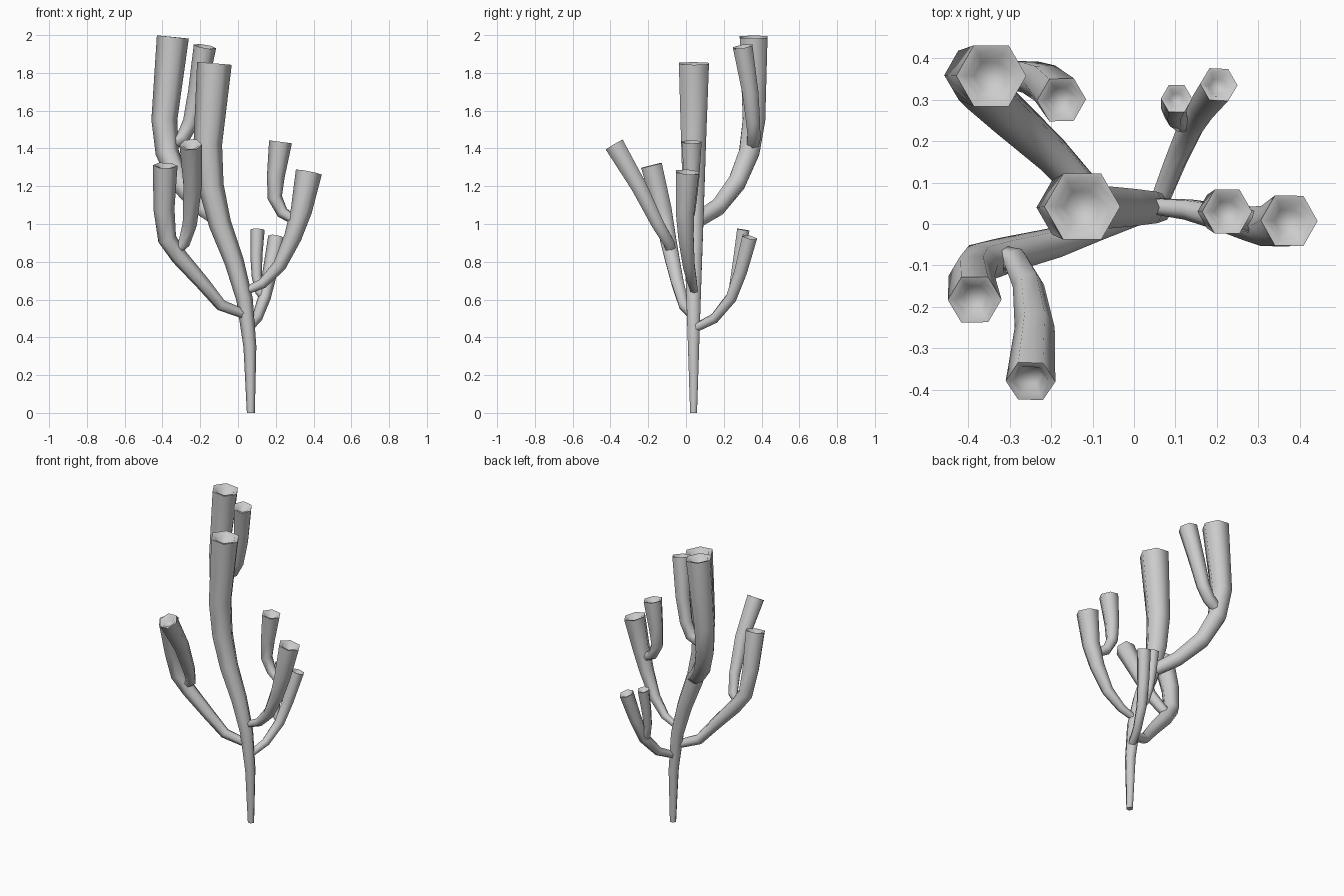
import bpy
import bmesh
from math import cos, sin, pi, radians
from mathutils import Vector

SIDES = 6

default_cube = bpy.data.objects.get("Cube")
if default_cube:
    bpy.data.objects.remove(default_cube, do_unlink=True)

# Single plain grey surface
grey = bpy.data.materials.new("plain_grey")
grey.use_nodes = True
grey_colour = (0.6, 0.6, 0.6, 1.0)
grey.diffuse_color = grey_colour
grey.node_tree.nodes["Principled BSDF"].inputs["Base Color"].default_value = grey_colour


def path_tangents(points):
    """Direction of travel at every point, averaged at the bends."""
    steps = [(b - a).normalized() for a, b in zip(points, points[1:])]
    middle = [(a + b).normalized() for a, b in zip(steps, steps[1:])]
    return [steps[0]] + middle + [steps[-1]]


def path_radii(points, start_radius, tip_radius):
    """Radius growing evenly along the length of the path."""
    travelled = [0.0]
    for a, b in zip(points, points[1:]):
        travelled.append(travelled[-1] + (b - a).length)
    growth = tip_radius - start_radius
    return [start_radius + growth * d / travelled[-1] for d in travelled]


def add_ring(bm, centre, across, tangent, radius):
    side = tangent.cross(across)
    ring = []
    for i in range(SIDES):
        angle = i * 2 * pi / SIDES
        offset = across * cos(angle) + side * sin(angle)
        ring.append(bm.verts.new(centre + offset * radius))
    return ring


def bridge(bm, lower, upper):
    for i in range(SIDES):
        j = (i + 1) % SIDES
        bm.faces.new((lower[i], lower[j], upper[j], upper[i]))


def stem(name, start_radius, tip_radius, *coordinates):
    """Six-sided flaring tube with a hollowed tip."""
    points = [Vector(c) for c in coordinates]
    tangents = path_tangents(points)
    radii = path_radii(points, start_radius, tip_radius)

    # Carry the cross-section down from the tip so it never twists
    across = Vector((1, 0, 0))
    frames = []
    for tangent in reversed(tangents):
        across = (across - tangent * across.dot(tangent)).normalized()
        frames.append(across)
    frames.reverse()

    bm = bmesh.new()
    rings = [add_ring(bm, *section)
             for section in zip(points, frames, tangents, radii)]

    # Rim and shallow cup at the tip
    tip, tangent, across = points[-1], tangents[-1], frames[-1]
    for width, depth in ((0.72, 0.06), (0.45, 0.5)):
        centre = tip - tangent * tip_radius * depth
        rings.append(add_ring(bm, centre, across, tangent, tip_radius * width))

    for lower, upper in zip(rings, rings[1:]):
        bridge(bm, lower, upper)
    bm.faces.new(list(reversed(rings[0])))
    bm.faces.new(rings[-1])

    mesh = bpy.data.meshes.new(name)
    bm.to_mesh(mesh)
    bm.free()
    mesh.materials.append(grey)
    obj = bpy.data.objects.new(name, mesh)
    bpy.context.collection.objects.link(obj)

    # Smooth around the tube, crisp at the rim
    bpy.ops.object.select_all(action='DESELECT')
    obj.select_set(True)
    bpy.context.view_layer.objects.active = obj
    bpy.ops.object.shade_smooth_by_angle(angle=radians(66))
    return obj


# Main trunk
stem("trunk", .021, .092,
     (.068, .04, 0), (.063, .04, .35), (.035, .04, .6), (-.02, .04, .8),
     (-.095, .04, 1), (-.143, .04, 1.2), (-.16, .04, 1.42), (-.125, .042, 1.85))

# Tall rear right branch and its fork
stem("rear_right_branch", .042, .085,
     (-.1, .06, 1.02), (-.2, .17, 1.09), (-.31, .27, 1.22),
     (-.375, .335, 1.38), (-.39, .36, 1.55), (-.345, .358, 1.99))
stem("rear_right_fork", .035, .06,
     (-.36, .35, 1.42), (-.29, .36, 1.46), (-.25, .355, 1.54),
     (-.215, .34, 1.7), (-.175, .3, 1.94))

# Front right branch and its fork
stem("front_right_branch", .026, .065,
     (.04, .035, .52), (-.09, -.01, .57), (-.19, -.045, .69), (-.31, -.075, .825),
     (-.375, -.095, .92), (-.392, -.125, 1.08), (-.385, -.183, 1.31))
stem("front_right_fork", .03, .06,
     (-.33, -.08, .86), (-.285, -.09, .9), (-.255, -.15, 1),
     (-.24, -.25, 1.2), (-.25, -.38, 1.42))

# Left branch and its fork
stem("left_branch", .02, .07,
     (.03, .045, .64), (.13, .035, .685), (.22, .015, .78),
     (.29, 0, .93), (.335, -.005, 1.07), (.375, .008, 1.275))
stem("left_fork", .026, .061,
     (.3, 0, 1.02), (.235, .02, 1.06), (.195, .025, 1.14),
     (.2, .03, 1.25), (.225, .03, 1.435))

# Rear left branch and its fork
stem("rear_left_branch", .024, .046,
     (.06, .05, .45), (.1, .15, .5), (.14, .24, .61),
     (.17, .29, .75), (.205, .337, .93))
stem("rear_left_fork", .022, .038,
     (.14, .24, .61), (.115, .245, .64), (.1, .26, .72),
     (.097, .28, .83), (.103, .303, .97))
